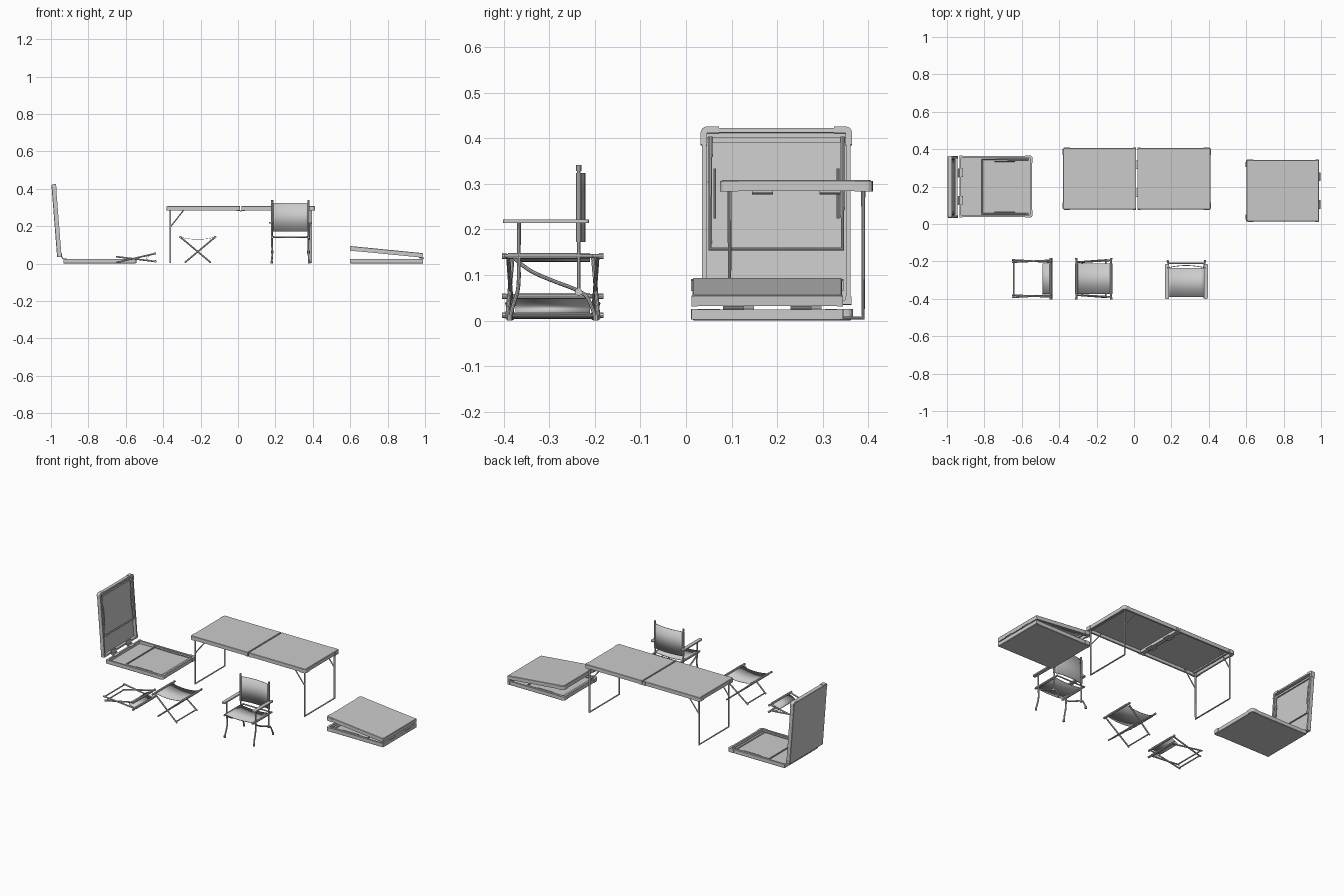
import bpy, bmesh
from math import sin, cos, pi, radians
from mathutils import Vector as V

if "Cube" in bpy.data.objects:
    bpy.data.objects.remove(bpy.data.objects["Cube"])

T = 0.024  # tray depth


def mesh_object(name, bm, smooth=False):
    bmesh.ops.recalc_face_normals(bm, faces=bm.faces)
    me = bpy.data.meshes.new(name)
    bm.to_mesh(me)
    bm.free()
    ob = bpy.data.objects.new(name, me)
    bpy.context.collection.objects.link(ob)
    if smooth:
        for p in me.polygons:
            p.use_smooth = True
    return ob


def tube(name, pts, r=0.0048, curved=False):
    cu = bpy.data.curves.new(name, 'CURVE')
    cu.dimensions = '3D'
    cu.bevel_depth, cu.bevel_resolution, cu.use_fill_caps = r, 3, True
    sp = cu.splines.new('NURBS' if curved else 'POLY')
    sp.points.add(len(pts) - 1)
    for p, co in zip(sp.points, pts):
        p.co = (*co, 1)
    if curved:
        sp.order_u, sp.use_endpoint_u, sp.resolution_u = 3, True, 6
    ob = bpy.data.objects.new(name, cu)
    bpy.context.collection.objects.link(ob)
    return ob


def prism(bm, outline, w0, w1, place):
    lo = [bm.verts.new(place(u, v, w0)) for u, v in outline]
    hi = [bm.verts.new(place(u, v, w1)) for u, v in outline]
    bm.faces.new(lo)
    bm.faces.new(hi)
    for i in range(len(lo)):
        j = (i + 1) % len(lo)
        bm.faces.new((lo[i], lo[j], hi[j], hi[i]))


def rect(u0, u1, v0, v1):
    return [(u0, v0), (u1, v0), (u1, v1), (u0, v1)]


def round_rect(u0, u1, v0, v1, r, n=4):
    pts = []
    for k, (cu, cv) in enumerate([(u1 - r, v1 - r), (u0 + r, v1 - r), (u0 + r, v0 + r), (u1 - r, v0 + r)]):
        for i in range(n + 1):
            a = (k + i / n) * pi / 2
            pts.append((cu + r * cos(a), cv + r * sin(a)))
    return pts


def placer(origin, u, w):
    o, u, w = V(origin), V(u), V(w)
    return lambda a, b, c: o + u * a + V((0, b, 0)) + w * c


def strip(name, rows, thick):
    """Cloth sheet from rows of points, thickened."""
    bm = bmesh.new()
    g = [[bm.verts.new(p) for p in row] for row in rows]
    for a, b in zip(g, g[1:]):
        for i in range(len(a) - 1):
            bm.faces.new((a[i], a[i + 1], b[i + 1], b[i]))
    ob = mesh_object(name, bm, True)
    m = ob.modifiers.new('thickness', 'SOLIDIFY')
    m.thickness, m.offset = thick, 0


# Half of a folding table: hollow tray with rim, outer corner caps and bars
def tray(name, P, L, W, folded):
    h = W / 2
    bm = bmesh.new()
    loops = []
    for inset, w in [(0.003, 0), (0.001, 0.002), (0.001, T), (0.011, T), (0.011, 0.006)]:
        o = round_rect(inset, L - inset, -h + inset, h - inset, max(0.003, 0.012 - inset))
        loops.append([bm.verts.new(P(u, v, w)) for u, v in o])
    bm.faces.new(loops[0])
    bm.faces.new(loops[-1])
    n = len(loops[0])
    for a, b in zip(loops, loops[1:]):
        for i in range(n):
            bm.faces.new((a[i], a[(i + 1) % n], b[(i + 1) % n], b[i]))
    mesh_object(name + '_top', bm)
    # corner caps
    bm = bmesh.new()
    r = 0.014
    for s in (-1, 1):
        arc = [(L - r + 0.002 + r * cos(a), s * (h - r + 0.002 + r * sin(a))) for a in [i * pi / 8 for i in range(5)]]
        e = 0.038
        out = [(L + 0.002, s * (h - e))] + arc + [(L - e, s * (h + 0.002)), (L - e, s * (h - 0.012)),
               (L - 0.012, s * (h - 0.012)), (L - 0.012, s * (h - e))]
        prism(bm, out, 0.002, T + 0.001, P)
        prism(bm, rect(0.001, 0.018, s * (h - 0.012), s * (h + 0.001)), 0.002, T + 0.001, P)
    mesh_object(name + '_corner_caps', bm)
    # leg pivot rail and hinge plates
    bm = bmesh.new()
    prism(bm, rect(L - 0.032, L - 0.02, -h + 0.012, h - 0.012), 0.006, 0.014, P)
    for s in (-1, 1):
        prism(bm, rect(-0.003, 0.02, s * 0.074 - 0.023, s * 0.074 + 0.023), T, T + 0.003, P)
    mesh_object(name + '_rail_and_hinges', bm)
    for s in (-1, 1):
        tube(name + '_hinge_pin', [P(-0.002, s * 0.074 - 0.023, T + 0.003), P(-0.002, s * 0.074 + 0.023, T + 0.003)], 0.004)
    q = h - 0.019
    if folded:  # legs stowed inside the tray
        u1, u0, w = L - 0.02, L - 0.267, 0.019
        tube(name + '_folded_leg', [P(u1, -q, w), P(u0, -q, w), P(u0, q, w), P(u1, q, w)])
        for s in (-1, 1):
            tube(name + '_folded_brace', [P(L - 0.09, s * (q - 0.01), w), P(L - 0.2, s * (q - 0.01), w)], 0.003)
    else:  # legs standing
        u, w = L - 0.018, 0.3025
        tube(name + '_leg_frame', [P(u, -q, 0.008), P(u, -q, w), P(u, q, w), P(u, q, 0.008)])
        for s in (-1, 1):
            tube(name + '_leg_brace', [P(u, s * q, 0.112), P(u - 0.078, s * q, 0.014)], 0.0035)


# Open table
tray('open_table_left', placer((0.013, 0.242, 0.308), (-1, 0, 0), (0, 0, -1)), 0.393, 0.331, False)
tray('open_table_right', placer((0.017, 0.242, 0.308), (1, 0, 0), (0, 0, -1)), 0.393, 0.331, False)

# Table opened like a suitcase
a = radians(4.5)
tray('case_base', placer((-0.935, 0.2, 0.001), (1, 0, 0), (0, 0, 1)), 0.39, 0.328, True)
tray('case_lid', placer((-0.967, 0.198, 0.033), (-sin(a), 0, cos(a)), (cos(a), 0, sin(a))), 0.39, 0.328, True)

# Table nearly closed
a = radians(5.6)
tray('closing_base', placer((0.99, 0.178, 0.001), (-1, 0, 0), (0, 0, 1)), 0.39, 0.33, True)
tray('closing_lid', placer((0.99, 0.178, 0.056), (-cos(a), 0, sin(a)), (-sin(a), 0, -cos(a))), 0.39, 0.33, True)


# Folding stool: two crossing leg frames with a cloth seat
def stool(name, px, pz, a1, a2, sag):
    yc, tops = -0.292, []
    for k, ang in enumerate((a1, a2)):
        d = V((cos(radians(ang)), 0, sin(radians(ang))))
        p = V((px, yc, pz))
        top, foot = p + d * 0.121, p - d * 0.091
        tops.append(top)
        yt, yb = (0.088, 0.1) if k else (0.098, 0.088)
        for s in (-1, 1):
            tube(name + '_leg', [top + V((0, s * yt, 0)), foot + V((0, s * yb, 0))], 0.0045)
            tube(name + '_rail_cap', [top + V((0, s * 0.101, 0)), top + V((0, s * 0.111, 0))], 0.0065)
        tube(name + '_rail', [top - V((0, 0.108, 0)), top + V((0, 0.108, 0))], 0.005)
        bar = p - d * 0.082
        tube(name + '_foot_bar', [bar - V((0, yb, 0)), bar + V((0, yb, 0))], 0.004)
    rows = []
    for i in range(13):
        t = i / 12
        p = tops[0].lerp(tops[1], t) + V(sag) * (4 * t * (1 - t))
        rows.append([p + V((0, y, 0)) for y in (-0.082, 0.082)])
    strip(name + '_seat', rows, 0.002)
    for t in tops:
        tube(name + '_seat_hem', [t - V((0, 0.082, 0)), t + V((0, 0.082, 0))], 0.007)


stool('open_stool', -0.215, 0.064, 40, 140, (0, 0, -0.012))
stool('folded_stool', -0.562, 0.0265, 13, -7, (-0.045, 0, -0.005))

# Armchair
cx = 0.28
for s in (-1, 1):
    x = cx + s * 0.097
    tube('chair_back_post', [(x, -0.235, 0.335), (x, -0.235, 0.06)], 0.0045)
    tube('chair_post_cap', [(x, -0.235, 0.328), (x, -0.235, 0.341)], 0.006)
    tube('chair_front_leg', [(x + s * 0.003, -0.366, 0.215), (x + s * 0.003, -0.367, 0.14), (x, -0.366, 0.07),
                             (x, -0.378, 0.04), (x + s * 0.004, -0.386, 0.005)], 0.0045, True)
    tube('chair_rear_leg', [(x, -0.378, 0.14), (x, -0.355, 0.115), (x, -0.3, 0.09), (x, -0.23, 0.065),
                            (x, -0.21, 0.045), (x + s * 0.003, -0.198, 0.005)], 0.0045, True)
    tube('chair_seat_side_rail', [(x, -0.398, 0.142), (x, -0.205, 0.142)], 0.005)
    tube('chair_joint', [(x - 0.007, -0.235, 0.063), (x + 0.007, -0.235, 0.063)], 0.008)
    for y in (-0.386, -0.198):
        tube('chair_foot', [(x + s * 0.003, y, 0.0), (x + s * 0.003, y, 0.014)], 0.0065)
    bm = bmesh.new()
    xa = cx + s * 0.104
    prism(bm, round_rect(xa - 0.011, xa + 0.011, -0.401, -0.213, 0.008), 0.214, 0.222, lambda u, v, w: V((u, v, w)))
    mesh_object('chair_armrest', bm)
tube('chair_seat_rear_bar', [(cx - 0.1, -0.209, 0.142), (cx + 0.1, -0.209, 0.142)], 0.004)
# cloth seat and back
ts = [i / 10 * 2 - 1 for i in range(11)]
strip('chair_seat', [[(cx + 0.097 * t, y, 0.146 - 0.008 * (1 - t * t)) for y in (-0.39, -0.235)] for t in ts], 0.004)
strip('chair_back', [[(cx + 0.098 * t, -0.234 + 0.012 * (1 - t * t), z) for z in (0.172 , 0.324)] for t in ts], 0.004)
for s in (-1, 1):
    x = cx + s * 0.097
    tube('chair_back_sleeve', [(x, -0.235, 0.172), (x, -0.235, 0.324)], 0.0065)
    tube('chair_seat_sleeve', [(x, -0.39, 0.142), (x, -0.24, 0.142)], 0.007)

# turn every tube into a smooth mesh
bpy.ops.object.select_all(action='DESELECT')
tubes = [o for o in bpy.data.objects if o.type == 'CURVE']
for o in tubes:
    o.select_set(True)
bpy.context.view_layer.objects.active = tubes[0]
bpy.ops.object.convert(target='MESH')
bpy.ops.object.shade_smooth_by_angle()
